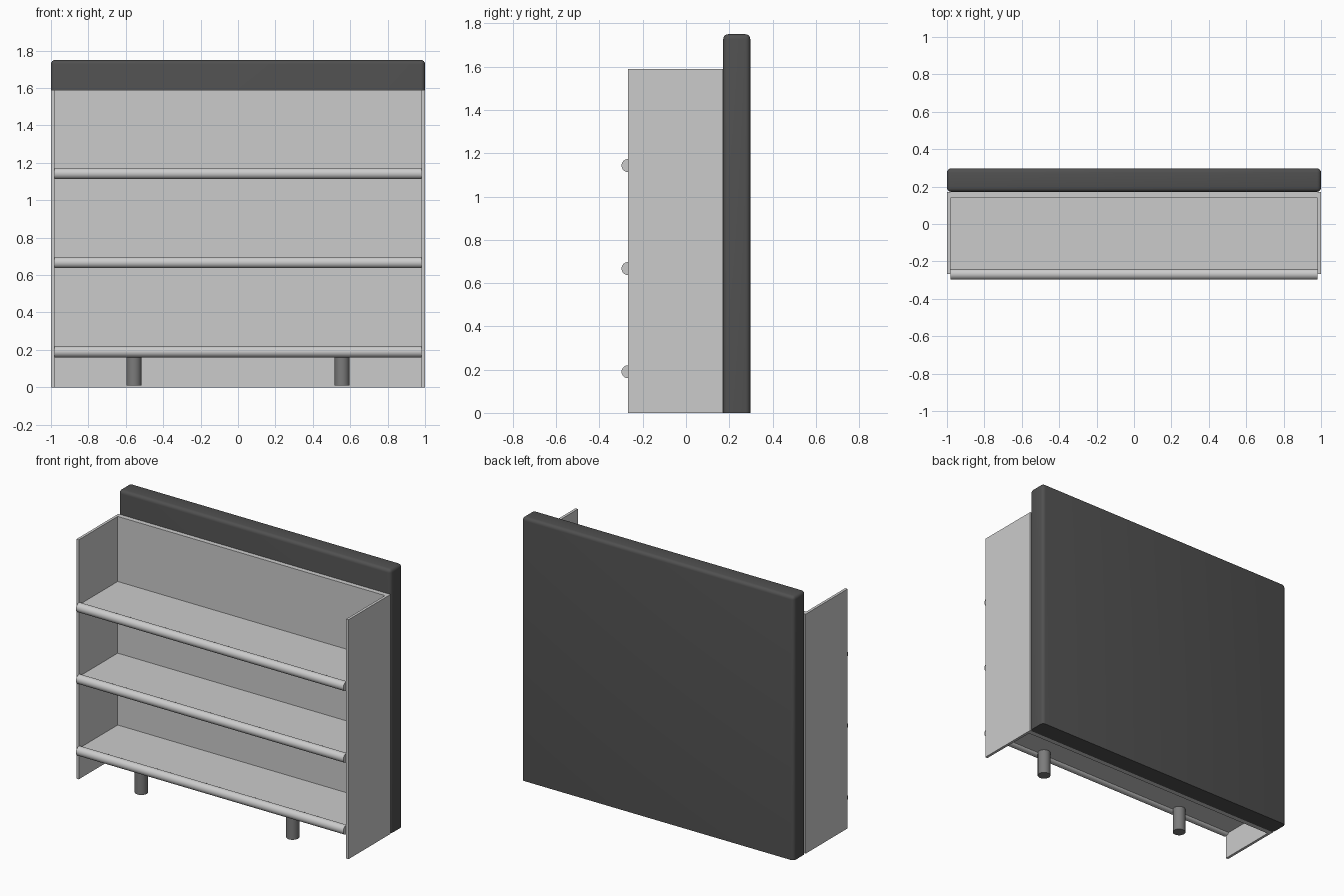
import bpy, bmesh, math

if "Cube" in bpy.data.objects:
    bpy.data.objects.remove(bpy.data.objects["Cube"])


def material(name, v):
    m = bpy.data.materials.new(name)
    m.diffuse_color = (v, v, v, 1)
    m.use_nodes = True
    m.node_tree.nodes["Principled BSDF"].inputs["Base Color"].default_value = m.diffuse_color
    return m


DARK = material("dark_board", 0.08)
LEG = material("leg_grey", 0.2)
RAIL = material("rail_light_grey", 0.95)


def box(name, x, y, z, mat=None):
    """Box from (min, max) ranges along each axis."""
    bm = bmesh.new()
    bmesh.ops.create_cube(bm, size=1)
    for v in bm.verts:
        v.co = [r[0] if c < 0 else r[1] for c, r in zip(v.co, (x, y, z))]
    me = bpy.data.meshes.new(name)
    bm.to_mesh(me)
    bm.free()
    ob = bpy.data.objects.new(name, me)
    bpy.context.collection.objects.link(ob)
    if mat:
        me.materials.append(mat)
    return ob


def rod(name, loc, radius, length, mat, rot=(0, 0, 0)):
    bpy.ops.mesh.primitive_cylinder_add(vertices=32, radius=radius, depth=length,
                                        location=loc, rotation=rot)
    ob = bpy.context.object
    ob.name = name
    ob.data.materials.append(mat)
    bpy.ops.object.shade_smooth_by_angle(angle=math.radians(40))
    return ob


# Dark rear board, every edge rounded except those on the floor
board = box("rear_board", (-1, 1), (0.172, 0.297), (0, 1.75), DARK)
bm = bmesh.new()
bm.from_mesh(board.data)
edges = [e for e in bm.edges if max(v.co.z for v in e.verts) > 0.1]
bmesh.ops.bevel(bm, geom=edges, offset=0.022, segments=4, profile=0.5, affect='EDGES')
bm.to_mesh(board.data)
bm.free()
bpy.context.view_layer.objects.active = board
board.select_set(True)
bpy.ops.object.shade_smooth_by_angle(angle=math.radians(40))
board.select_set(False)

# Thin carcass: inner back and two sides
box("back_panel", (-0.982, 0.982), (0.14, 0.172), (0, 1.59))
for side, s in (("left", -1), ("right", 1)):
    box(side + "_side_panel", sorted((s * 0.982, s)), (-0.268, 0.172), (0, 1.59))

# Shelves, each with a round front rail
for name, z in (("lower", 0.19), ("middle", 0.667), ("upper", 1.143)):
    box(name + "_shelf", (-0.982, 0.982), (-0.268, 0.14), (z - 0.015, z + 0.015))
    rod(name + "_shelf_rail", (0, -0.268, z), 0.03, 1.964, RAIL, (0, math.pi / 2, 0))

# Front legs under the lower shelf
for side, s in (("left", -1), ("right", 1)):
    rod(side + "_front_leg", (s * 0.556, -0.22, 0.0925), 0.04, 0.165, LEG)
